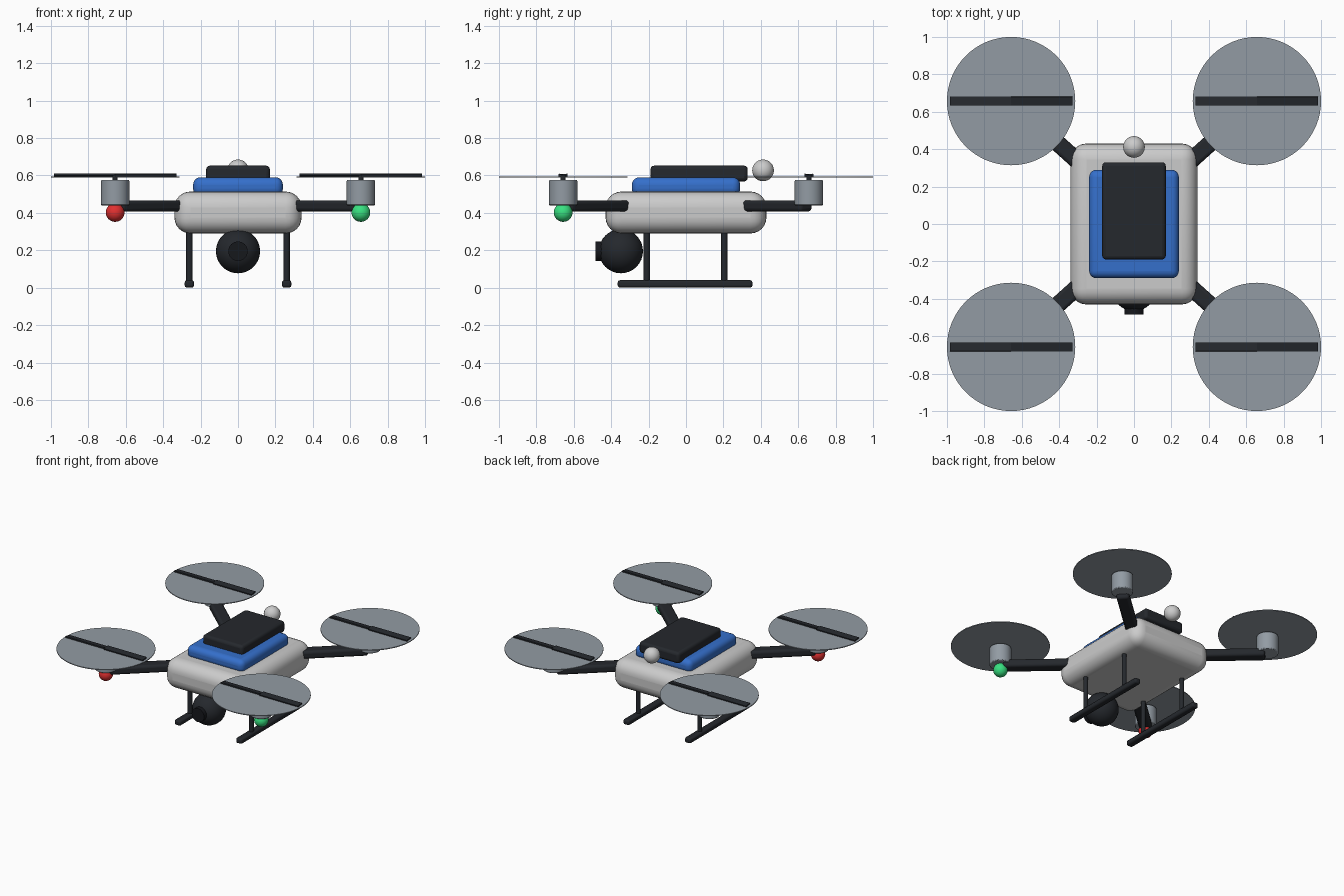
import bpy
from math import radians, atan2, hypot

if "Cube" in bpy.data.objects:
    bpy.data.objects.remove(bpy.data.objects["Cube"])

MOTOR = 0.657  # motor centre offset in x and y


def material(name, rgb):
    m = bpy.data.materials.new(name)
    m.diffuse_color = (*rgb, 1)
    m.use_nodes = True
    m.node_tree.nodes["Principled BSDF"].inputs["Base Color"].default_value = m.diffuse_color
    return m


SHELL = material("shell_grey", (0.6, 0.6, 0.62))
BLUE = material("blue", (0.035, 0.16, 0.6))
BLACK = material("dark", (0.018, 0.021, 0.026))
LENS = material("lens_black", (0.008, 0.009, 0.012))
METAL = material("metal", (0.29, 0.33, 0.37))
RED = material("red", (0.75, 0.03, 0.03))
GREEN = material("green", (0.04, 0.75, 0.22))


def finish(name, mat, bevel=0, segments=4):
    ob = bpy.context.object
    ob.name = name
    ob.data.materials.append(mat)
    if bevel:
        mod = ob.modifiers.new("bevel", 'BEVEL')
        mod.width = bevel
        mod.segments = segments
        mod.limit_method = 'ANGLE'
    bpy.ops.object.shade_smooth_by_angle(angle=radians(35))
    return ob


def box(name, loc, size, mat, bevel=0, segments=4, rot=(0, 0, 0)):
    bpy.ops.mesh.primitive_cube_add(size=1, location=loc, rotation=rot)
    bpy.context.object.scale = size
    bpy.ops.object.transform_apply(location=False, rotation=False, scale=True)
    return finish(name, mat, bevel, segments)


def cylinder(name, loc, r, depth, mat, bevel=0, rot=(0, 0, 0), verts=32):
    bpy.ops.mesh.primitive_cylinder_add(vertices=verts, radius=r, depth=depth,
                                        location=loc, rotation=rot)
    return finish(name, mat, bevel, 2)


def ball(name, loc, r, mat):
    bpy.ops.mesh.primitive_uv_sphere_add(segments=32, ring_count=16, radius=r, location=loc)
    return finish(name, mat)


# Stacked body: hull, coloured deck, battery
box("hull", (0, 0, 0.402), (0.68, 0.86, 0.224), SHELL, 0.085, 6)
box("top_deck", (0, 0, 0.54), (0.48, 0.58, 0.10), BLUE, 0.04, 5)
box("battery", (0, 0.07, 0.61), (0.34, 0.52, 0.085), BLACK, 0.02, 3)
ball("gps_dome", (0, 0.412, 0.627), 0.058, SHELL)

# Camera under the nose
ball("camera_ball", (0, -0.348, 0.195), 0.118, BLACK)
cylinder("camera_lens", (0, -0.43, 0.195), 0.052, 0.11, LENS, 0, (radians(90), 0, 0))

# Arms, motors and rotors at the four corners
for sx, side in ((-1, "left"), (1, "right")):
    for sy, end in ((-1, "front"), (1, "back")):
        tag = f"{end}_{side}"
        inner, outer = (0.272 * sx, 0.31 * sy), (0.645 * sx, 0.645 * sy)
        dx, dy = outer[0] - inner[0], outer[1] - inner[1]
        mid = ((inner[0] + outer[0]) / 2, (inner[1] + outer[1]) / 2, 0.437)
        box("arm_" + tag, mid, (hypot(dx, dy), 0.09, 0.06), BLACK, 0.018, 3,
            (0, 0, atan2(dy, dx)))
        x, y = MOTOR * sx, MOTOR * sy
        cylinder("motor_" + tag, (x, y, 0.508), 0.076, 0.136, METAL, 0.006)
        cylinder("motor_shaft_" + tag, (x, y, 0.585), 0.014, 0.04, BLACK, 0, verts=16)
        cylinder("rotor_disc_" + tag, (x, y, 0.592), 0.343, 0.006, METAL, verts=64)
        # Two blades pitched in opposite directions
        for k, part in ((-1, "a"), (1, "b")):
            box(f"blade_{part}_{tag}", (x + 0.164 * k, y, 0.602), (0.328, 0.048, 0.009),
                BLACK, 0, 1, (radians(8 * k), 0, 0))

    # Navigation light below each front motor
    ball("nav_light_" + side, (MOTOR * sx, -MOTOR, 0.402), 0.05, RED if sx < 0 else GREEN)

    # Landing gear
    box("skid_" + side, (0.26 * sx, -0.005, 0.02), (0.05, 0.72, 0.04), BLACK, 0.012, 2)
    for y, end in ((-0.21, "front"), (0.205, "back")):
        cylinder(f"gear_strut_{end}_{side}", (0.26 * sx, y, 0.17), 0.017, 0.28, BLACK, verts=16)
